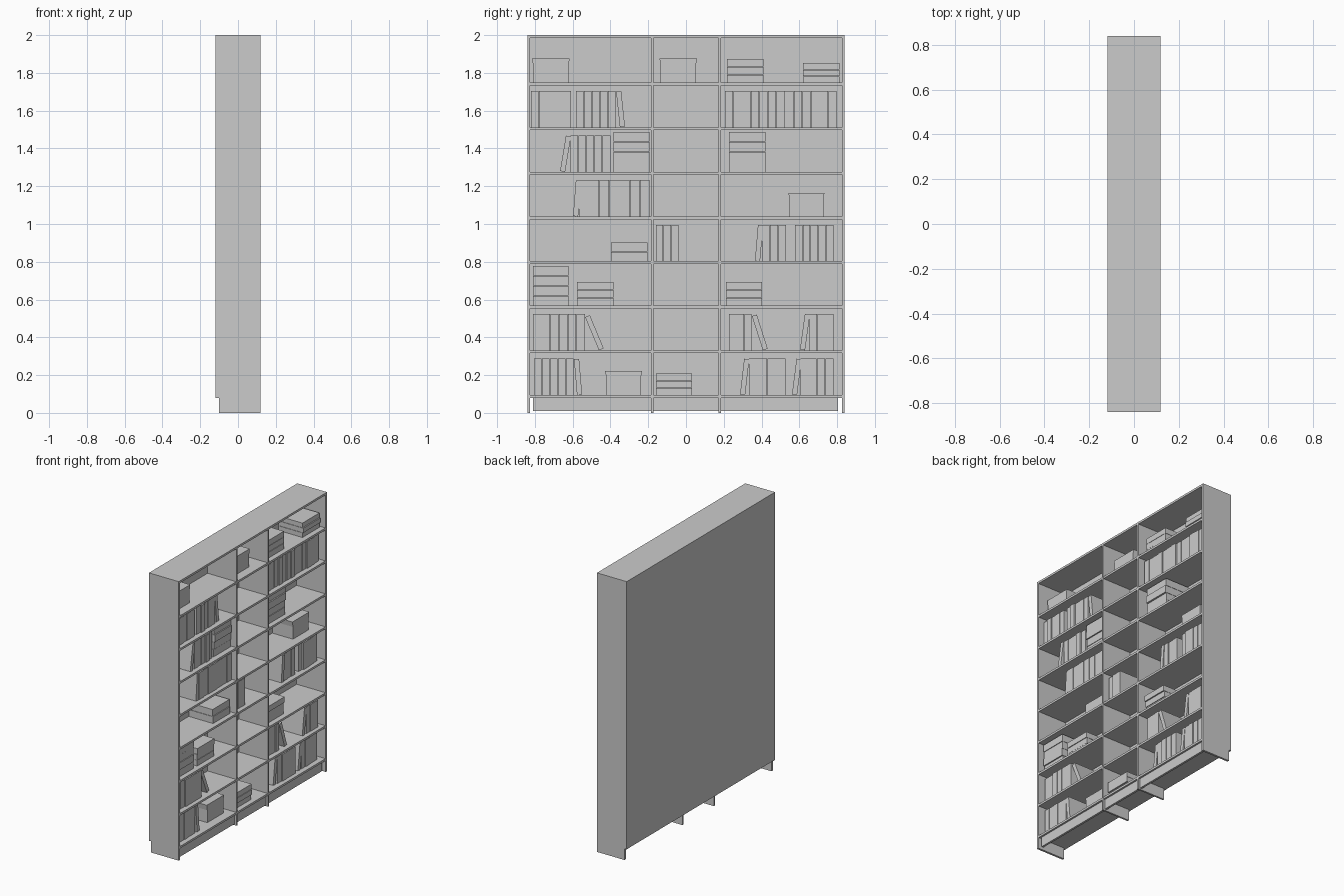
import bpy, bmesh, math, random

if "Cube" in bpy.data.objects:
    bpy.data.objects.remove(bpy.data.objects["Cube"])

random.seed(4)
W, D, H, T = 0.84, 0.118, 2.0, 0.015      # half width, half depth, height, board thickness
BACK = -0.112                             # inner face of back panel
SHELF = [0.095 + 0.2362 * i for i in range(8)]   # shelf top heights
DIV = 0.178                               # divider centre


def prism(name, pts, x0, x1):
    """Extrude a y-z outline along x."""
    bm = bmesh.new()
    f = bm.faces.new([bm.verts.new((x0, y, z)) for y, z in pts])
    r = bmesh.ops.extrude_face_region(bm, geom=[f])
    bmesh.ops.translate(bm, vec=(x1 - x0, 0, 0),
                        verts=[v for v in r["geom"] if isinstance(v, bmesh.types.BMVert)])
    bmesh.ops.recalc_face_normals(bm, faces=bm.faces)
    me = bpy.data.meshes.new(name)
    bm.to_mesh(me)
    bm.free()
    ob = bpy.data.objects.new(name, me)
    bpy.context.collection.objects.link(ob)
    return ob


def box(name, x0, x1, y0, y1, z0, z1):
    return prism(name, [(y0, z0), (y1, z0), (y1, z1), (y0, z1)], x0, x1)


def upright(name, y, t, top):
    """Vertical board with a skirting notch at the lower back."""
    box(name, -D, D, y - t / 2, y + t / 2, 0.08, top)
    box(name + "_foot", -0.10, D, y - t / 2, y + t / 2, 0, 0.08)


# carcass
for s, side in ((-1, "left"), (1, "right")):
    upright("side_panel_" + side, s * (W - T / 2), T, H)
    upright("divider_" + side, s * DIV, 0.013, H - T)
box("top_panel", -D, D, -W + T, W - T, H - T, H)
box("back_panel", -0.116, BACK, -W + T, W - T, 0.08, H - T)
box("kick_board", 0.088, 0.103, -0.81, 0.806, 0.01, 0.08)
for z in SHELF:
    for a, b in ((-W + T, -DIV - 0.0065), (-DIV + 0.0065, DIV - 0.0065), (DIV + 0.0065, W - T)):
        box("shelf", BACK, 0.116, a, b, z - T, z)


def front():
    return 0.082 + random.uniform(-0.006, 0.006)


# contents helpers
def books(s, y0, y1, n):
    w = (y1 - y0) / n
    for i in range(n):
        box("book", BACK, front(), y0 + i * w, y0 + (i + 1) * w - 0.002, SHELF[s], SHELF[s] + 0.192)


def stack(s, y0, y1, h, n):
    for i in range(n):
        z = SHELF[s] + h * i / n
        box("stacked_book", BACK, front(), y0, y1, z, z + h / n - 0.002)


def leaner(s, y0, y1, way, t=0.027, length=0.19):
    """Tilted book between y0 and y1; way -1 tips its top towards -y."""
    a = math.asin(max(0.0, (y1 - y0 - t) / length))
    c, k = math.cos(a), math.sin(a)
    p = y0 + length * k if way < 0 else y1 - length * k
    local = [(0, 0), (t, 0), (t, length), (0, length)]
    pts = [(p - way * (u * c + v * k * -1), SHELF[s] + u * k + v * c) for u, v in local]
    prism("leaning_book", pts, BACK, front())


def storage_box(s, y0, y1, h):
    """Box with a slightly flared rim."""
    z, i = SHELF[s], 0.006
    prism("storage_box", [(y0 + i, z), (y1 - i, z), (y1 - i, z + h * 0.7), (y1, z + h),
                          (y0, z + h), (y0 + i, z + h * 0.7)], BACK, 0.052)


# upright books: shelf, start, end, count
for b in ((0, -.804, -.593, 5), (0, .333, .529, 4), (0, .605, .783, 4),
          (1, -.81, -.534, 6), (1, .228, .349, 3), (1, .653, .783, 3),
          (3, -.16, -.037, 3), (3, .402, .532, 3), (3, .577, .783, 5),
          (4, -.566, -.19, 7), (5, -.611, -.399, 5),
          (6, -.82, -.608, 5), (6, -.582, -.37, 5), (6, .206, .799, 13)):
    books(*b)

# leaning books: shelf, start, end, direction of the top
for b in ((0, -.593, -.55, -1), (0, .286, .335, 1), (0, .561, .612, 1),
          (1, -.534, -.434, -1), (1, .349, .434, -1), (1, .603, .656, 1),
          (3, .365, .408, 1), (4, -.598, -.556, 1), (5, -.667, -.609, 1),
          (6, -.37, -.323, -1)):
    leaner(*b)

# flat stacks: shelf, start, end, height, count
for b in ((0, -.159, .032, .115, 3), (2, -.81, -.622, .212, 4), (2, -.577, -.384, .127, 3),
          (2, .212, .403, .127, 3), (3, -.397, -.204, .101, 2), (5, -.384, -.193, .213, 4),
          (5, .228, .421, .213, 4), (7, .217, .41, .127, 3), (7, .619, .812, .105, 3)):
    stack(*b)

# storage boxes: shelf, start, end, height
for b in ((0, -.428, -.233, .127), (4, .542, .733, .125), (7, -.815, -.616, .127), (7, -.14, .058, .127)):
    storage_box(*b)
